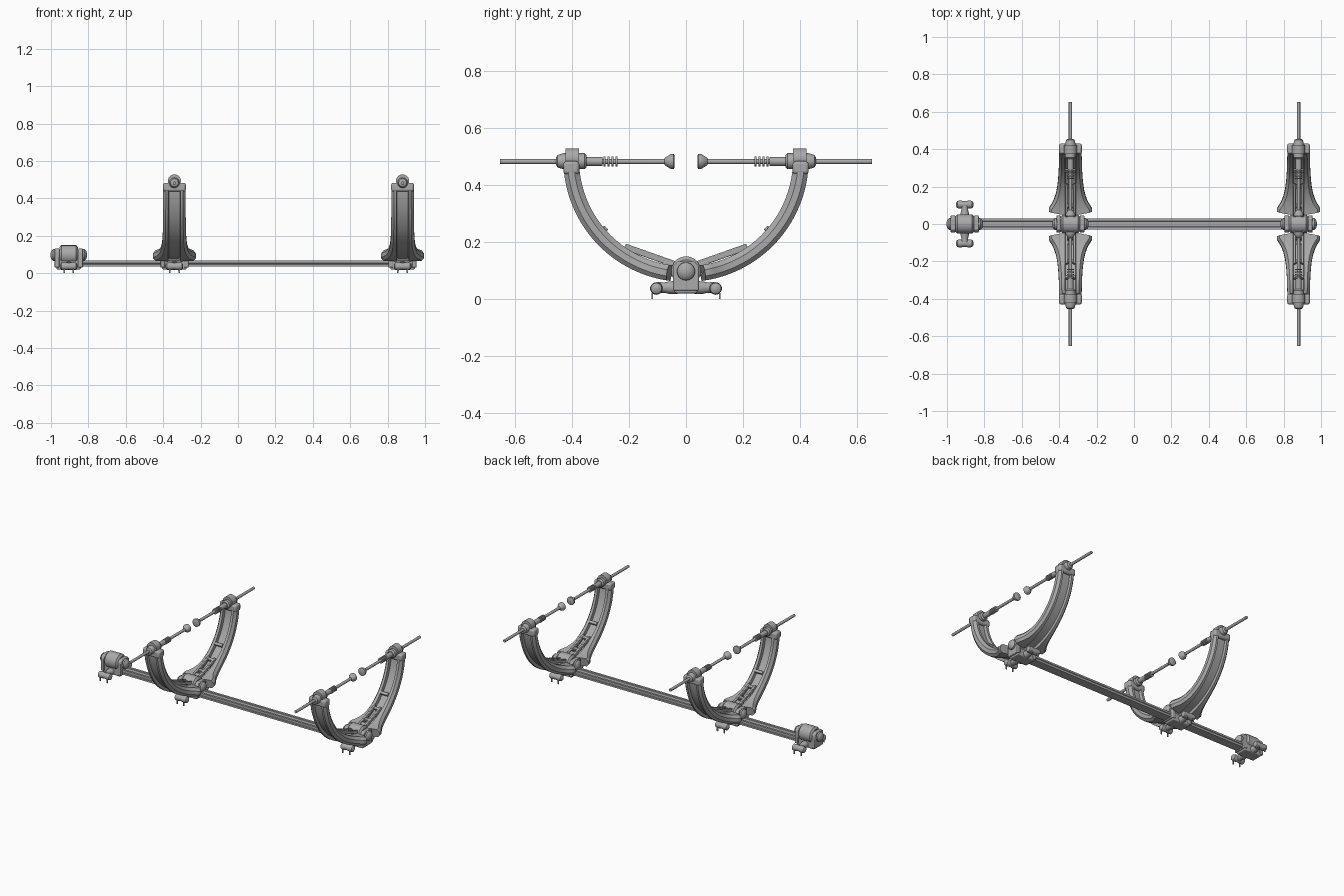
import bpy, bmesh, math
from mathutils import Vector, Matrix

cube = bpy.data.objects.get("Cube")
if cube:
    bpy.data.objects.remove(cube)

steel = bpy.data.materials.new("satin_grey")
steel.use_nodes = True
steel.diffuse_color = (0.4, 0.4, 0.4, 1)
steel.node_tree.nodes["Principled BSDF"].inputs["Base Color"].default_value = (0.4, 0.4, 0.4, 1)


def finish(name, bm, bevel=0):
    bmesh.ops.recalc_face_normals(bm, faces=bm.faces)
    mesh = bpy.data.meshes.new(name)
    bm.to_mesh(mesh)
    bm.free()
    mesh.materials.append(steel)
    ob = bpy.data.objects.new(name, mesh)
    bpy.context.collection.objects.link(ob)
    if bevel:
        mod = ob.modifiers.new("soft_edges", "BEVEL")
        mod.width, mod.segments = bevel, 2
    bpy.ops.object.select_all(action="DESELECT")
    ob.select_set(True)
    bpy.context.view_layer.objects.active = ob
    bpy.ops.object.shade_smooth_by_angle(angle=math.radians(35))
    return ob


def loft(name, rings, bevel=0):
    """Skin a list of equal closed rings and cap both ends."""
    bm = bmesh.new()
    vs = [[bm.verts.new(p) for p in ring] for ring in rings]
    n = len(vs[0])
    for a, b in zip(vs, vs[1:]):
        for i in range(n):
            j = (i + 1) % n
            bm.faces.new((a[i], a[j], b[j], b[i]))
    bm.faces.new(vs[0])
    bm.faces.new(vs[-1][::-1])
    return finish(name, bm, bevel)


def lathe(name, profile, axis, loc, n=20):
    """Turn (distance, radius) pairs around an axis."""
    rot = Vector((0, 0, 1)).rotation_difference(Vector(axis)).to_matrix()
    rings = []
    for d, r in profile:
        ring = []
        for i in range(n):
            t = 2 * math.pi * i / n
            ring.append(Vector(loc) + rot @ Vector((r * math.cos(t), r * math.sin(t), d)))
        rings.append(ring)
    return loft(name, rings)


def box(name, loc, size, bevel=0.005, tilt=0):
    bm = bmesh.new()
    m = Matrix.Translation(loc) @ Matrix.Rotation(tilt, 4, "X") @ Matrix.Diagonal((*size, 1))
    bmesh.ops.create_cube(bm, size=1, matrix=m)
    return finish(name, bm, bevel)


def extrude_x(name, outline, x0, x1, bevel=0):
    return loft(name, [[(x, y, z) for y, z in outline] for x in (x0, x1)], bevel)


# Long rail with a shallow groove in each side and the top
half = [(0.014, 0.062), (0.016, 0.067), (0.03, 0.067), (0.03, 0.055),
        (0.026, 0.053), (0.026, 0.049), (0.03, 0.047), (0.03, 0.036)]
extrude_x("rail", half + [(-y, z) for y, z in reversed(half)], -0.97, 0.95)


def clamp(tag, x):
    # Drum, arched cheek plates and domed pivot caps
    lathe(tag + "_drum", [(-.05, .04), (-.04, .052), (.04, .052), (.05, .04)],
          (1, 0, 0), (x, 0, .098))
    box(tag + "_foot", (x, 0, .05), (.13, .08, .06), .006)
    arch = [(-.045, .03), (.045, .03), (.045, .115), (.03, .132),
            (-.03, .132), (-.045, .115)]
    for s, side in ((-1, "right"), (1, "left")):
        extrude_x(f"{tag}_{side}_cheek", arch, x + s * .05, x + s * .075, .004)
        lathe(f"{tag}_{side}_cap", [(0, .032), (.012, .031), (.021, .023), (.026, .008)],
              (s, 0, 0), (x + s * .072, 0, .097))
    # Tightening knobs with pins, front and back
    for s, side in ((-1, "front"), (1, "back")):
        lathe(f"{tag}_{side}_knob_stem", [(.03, .023), (.06, .022), (.075, .018), (.1, .02)],
              (0, s, 0), (x, 0, .04))
        lathe(f"{tag}_{side}_knob_grip",
              [(-.047, .008), (-.04, .019), (-.025, .022), (0, .018),
               (.025, .022), (.04, .019), (.047, .008)],
              (1, 0, 0), (x, s * .104, .037))
        for p in (-1, 1):
            box(f"{tag}_{side}_knob_pin", (x + p * .025, s * .119, .011),
                (.008, .005, .022), 0)


def arm(tag, x, s):
    # Curved H-section arm flaring into a wide skirt at the hub
    rings = []
    steps = 28
    for k in range(steps + 1):
        f = k / steps
        a = .11 + f * 1.35
        w = .06 + .055 * math.exp(-max(0, a - .17) / .2)
        sec = [(w, .393), (w - .014, .375), (.03, .375), (.027, .395)]
        back = [(.03, .412), (.033, .43), (w - .014, .43), (w, .415)]
        right = back + sec
        ring = right + [(-u, r) for u, r in reversed(right)]
        pts = []
        for u, r in ring:
            t = a + .5 * abs(u) * (1 - f) ** 4
            pts.append((x + u, s * r * math.sin(t), .49 - r * math.cos(t)))
        rings.append(pts)
    loft(tag + "_curved_arm", rings)
    # Twin struts and cross pieces in the arm channel
    for p in (-1, 1):
        box(tag + "_strut", (x + p * .022, s * .125, .152), (.014, .19, .022), .003, s * .34)
    for y, z in ((.1, .142), (.2, .178), (.285, .245)):
        box(tag + "_cross_piece", (x, s * y, z), (.056, .02, .016), .003, s * y * 2.4)
    box(tag + "_hub_link", (x, s * .05, .105), (.06, .07, .05), .006, s * .2)
    # Head block and rounded screw housing
    box(tag + "_head_block", (x, s * .402, .46), (.122, .056, .046), .01)
    lathe(tag + "_screw_housing", [(.375, .035), (.422, .035)], (0, s, 0), (x, 0, .493), 24)
    lathe(tag + "_collar", [(.348, .02), (.356, .028), (.43, .028), (.45, .022), (.455, .014)],
          (0, s, 0), (x, 0, .483), 12)
    # Clamping screw: pad, shaft, ribs, barrel and thin tail
    profile = [(.04, .02), (.043, .026), (.054, .026), (.074, .013), (.076, .009), (.24, .009)]
    for i in range(4):
        y = .24 + i * .014
        profile += [(y, .009), (y, .018), (y + .007, .018), (y + .007, .009)]
    profile += [(.292, .009), (.292, .016), (.36, .016), (.36, .009), (.652, .009)]
    lathe(tag + "_clamping_screw", profile, (0, s, 0), (x, 0, .482), 16)


clamp("end_clamp", -.905)
for tag, x in (("right_cradle", -.34), ("left_cradle", .88)):
    clamp(tag + "_clamp", x)
    for s, side in ((-1, "front"), (1, "back")):
        arm(f"{tag}_{side}", x, s)
